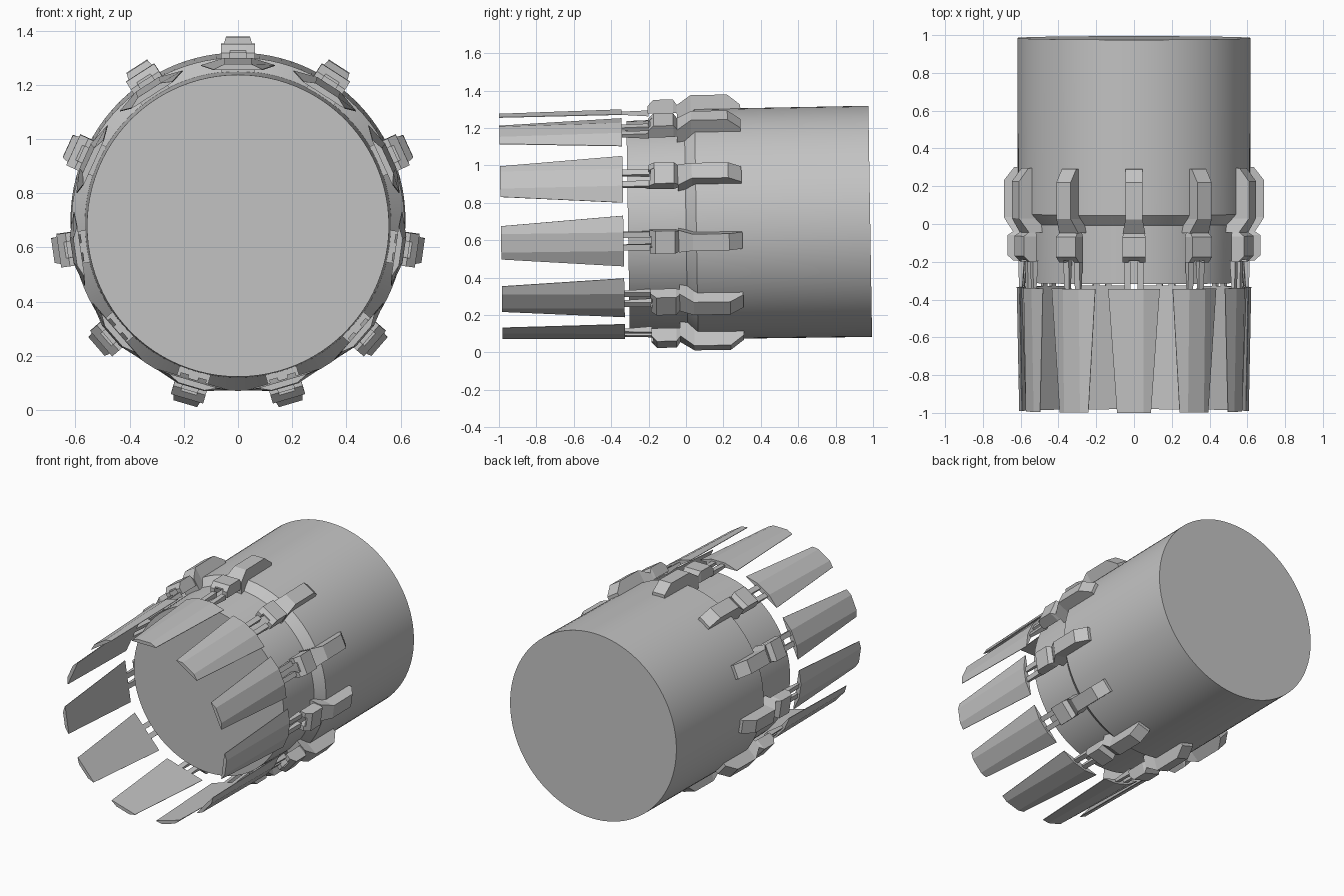
import bpy, bmesh
from math import pi, sin, cos
from mathutils import Matrix

cube = bpy.data.objects.get("Cube")
if cube:
    bpy.data.objects.remove(cube, do_unlink=True)

COUNT = 11
# Whole assembly leans very slightly nose-down about its centre
FRAME = Matrix.Translation((0, 0, 0.685)) @ Matrix.Rotation(0.016, 4, 'X')

grey = bpy.data.materials.new("plain_grey")
grey.use_nodes = True
grey.diffuse_color = (0.55, 0.55, 0.55, 1)
grey.node_tree.nodes["Principled BSDF"].inputs["Base Color"].default_value = grey.diffuse_color


def loft(bm, rings):
    """Skin a closed solid through rings of matching points."""
    loops = [[bm.verts.new(p) for p in ring] for ring in rings]
    n = len(loops[0])
    for a, b in zip(loops, loops[1:]):
        for i in range(n):
            j = (i + 1) % n
            bm.faces.new((a[i], a[j], b[j], b[i]))
    bm.faces.new(loops[0])
    bm.faces.new(loops[-1])


def bar(bm, stations, side=None):
    """Loft rectangles given as (y, inner radius, outer radius, half width).
    With side, the bar spans from side to half width off the centre line."""
    rings = []
    for y, lo, hi, w in stations:
        left = -w if side is None else side
        rings.append([(left, y, lo), (w, y, lo), (w, y, hi), (left, y, hi)])
    loft(bm, rings)


def mirrored(bm, stations, side):
    bar(bm, stations, side)
    bar(bm, [(y, lo, hi, -w) for y, lo, hi, w in stations], -side)


def finish(bm, name):
    bmesh.ops.recalc_face_normals(bm, faces=bm.faces)
    mesh = bpy.data.meshes.new(name)
    bm.to_mesh(mesh)
    bm.free()
    mesh.materials.append(grey)
    return mesh


def place(mesh, name, turn=0.0):
    obj = bpy.data.objects.new(name, mesh)
    bpy.context.collection.objects.link(obj)
    obj.matrix_world = FRAME @ Matrix.Rotation(turn, 4, 'Y')
    return obj


# Main barrel with a stepped-down front neck
bm = bmesh.new()
SIDES = 96
profile = [(-0.31, 0.557), (0.0, 0.565), (0.055, 0.615), (0.985, 0.618)]
loft(bm, [[(r * cos(2 * pi * i / SIDES), y, r * sin(2 * pi * i / SIDES))
           for i in range(SIDES)] for y, r in profile])
barrel = place(finish(bm, "barrel"), "barrel")
bpy.context.view_layer.objects.active = barrel
barrel.select_set(True)
bpy.ops.object.shade_smooth_by_angle(angle=0.5)
barrel.select_set(False)

# Bent bracket clamped on the barrel
bm = bmesh.new()
bar(bm, [(-0.04, 0.55, 0.638, 0.06), (0.035, 0.57, 0.69, 0.045),
         (0.23, 0.6, 0.69, 0.045), (0.3, 0.6, 0.635, 0.045)])
bracket = finish(bm, "bracket")

# Hinge block: solid back, two cheeks and a roof over a front slot
bm = bmesh.new()
bar(bm, [(-0.12, 0.595, 0.668, 0.062), (-0.06, 0.595, 0.668, 0.062),
         (-0.04, 0.595, 0.64, 0.055)])
mirrored(bm, [(-0.195, 0.595, 0.635, 0.062), (-0.165, 0.595, 0.668, 0.062),
              (-0.12, 0.595, 0.668, 0.062)], 0.03)
bar(bm, [(-0.185, 0.635, 0.645, 0.03), (-0.165, 0.64, 0.668, 0.03),
         (-0.12, 0.64, 0.668, 0.03)])
hinge = finish(bm, "hinge_block")

# Twin rods linking hinge and petal
bm = bmesh.new()
mirrored(bm, [(-0.36, 0.592, 0.607, 0.05), (-0.19, 0.58, 0.612, 0.05)], 0.018)
rods = finish(bm, "link_rods")

# Tapered petal: faceted outer skin, flat inner face
bm = bmesh.new()
rings = []
for y, top, drop, strip, half in [(-0.335, 0.62, 0.03, 0.05, 0.137),
                                  (-0.99, 0.607, 0.022, 0.05, 0.09)]:
    rings.append([(-half, y, top - drop), (half, y, top - drop),
                  (half, y, top - drop + 0.003), (strip, y, top),
                  (-strip, y, top), (-half, y, top - drop + 0.003)])
loft(bm, rings)
petal = finish(bm, "petal")

# Repeat the mechanism around the barrel
for i in range(COUNT):
    for mesh, name in [(bracket, "bracket"), (hinge, "hinge_block"),
                       (rods, "link_rods"), (petal, "petal")]:
        place(mesh, f"{name}_{i + 1}", 2 * pi * i / COUNT)
